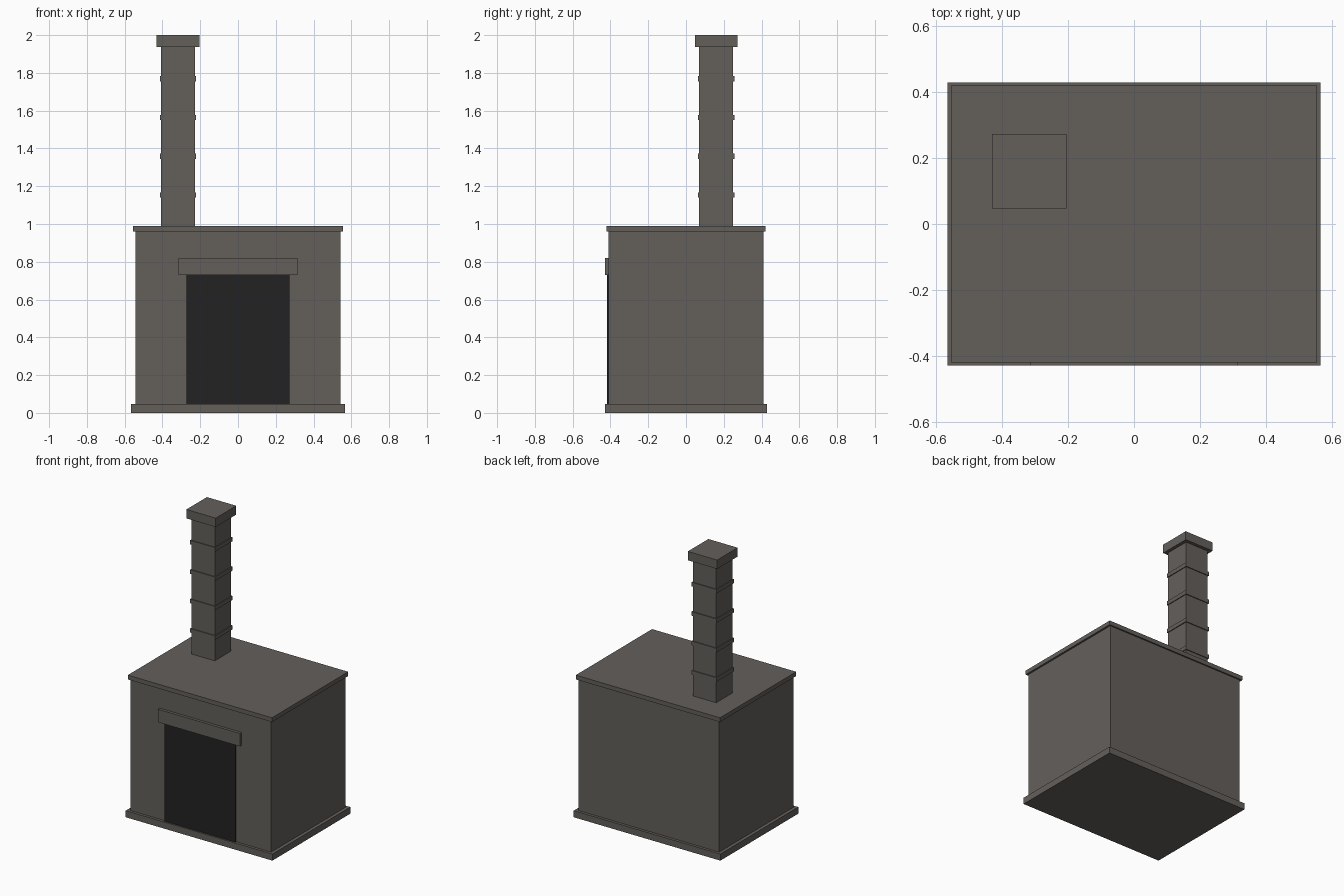
import bpy
import bmesh
from mathutils import Matrix, Vector

if "Cube" in bpy.data.objects:
    bpy.data.objects.remove(bpy.data.objects["Cube"])


def material(name, color):
    m = bpy.data.materials.new(name)
    m.diffuse_color = (*color, 1)
    m.use_nodes = True
    m.node_tree.nodes["Principled BSDF"].inputs["Base Color"].default_value = m.diffuse_color
    return m


stone = material("warm grey stone", (0.127, 0.115, 0.105))
soot = material("soot black", (0.016, 0.016, 0.016))


def box(name, x, y, z, mat=stone):
    """Box from (min, max) ranges along each axis."""
    size = Vector([r[1] - r[0] for r in (x, y, z)])
    centre = Vector([(r[0] + r[1]) / 2 for r in (x, y, z)])
    bm = bmesh.new()
    bmesh.ops.create_cube(bm, size=1, matrix=Matrix.LocRotScale(centre, None, size))
    mesh = bpy.data.meshes.new(name)
    bm.to_mesh(mesh)
    bm.free()
    mesh.materials.append(mat)
    obj = bpy.data.objects.new(name, mesh)
    bpy.context.collection.objects.link(obj)
    return obj


def block(name, hx, hy, z, cx=0, cy=0):
    """Box from half sizes around a vertical axis."""
    return box(name, (cx - hx, cx + hx), (cy - hy, cy + hy), z)


# Hearth body with its plinth and top slab
block("plinth", 0.566, 0.429, (0, 0.046))
block("body", 0.543, 0.41, (0.046, 0.96))
block("top_slab", 0.556, 0.42, (0.96, 0.99))

# Dark opening and the lintel above it
box("opening", (-0.273, 0.273), (-0.419, -0.41), (0.046, 0.73), soot)
box("lintel", (-0.316, 0.316), (-0.43, -0.41), (0.73, 0.82))

# Square chimney with thin bands and a cap
CX, CY = -0.318, 0.16
block("chimney", 0.09, 0.09, (0.99, 1.938), CX, CY)
for i in range(4):
    z = 1.154 + i * 0.205
    block(f"chimney_band_{i + 1}", 0.096, 0.096, (z - 0.014, z + 0.014), CX, CY)
block("chimney_cap", 0.113, 0.113, (1.938, 2.0), CX, CY)
